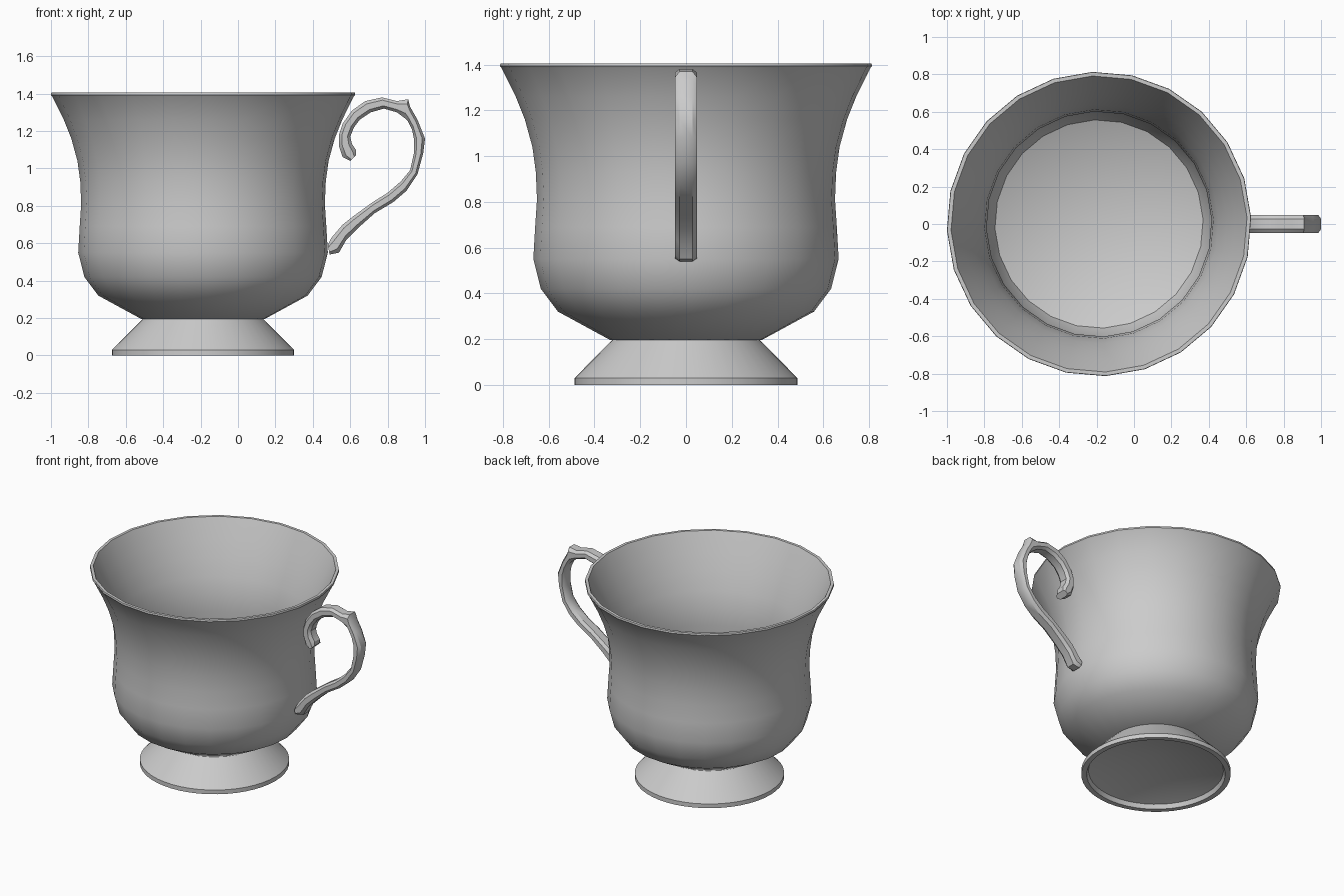
import bpy
import bmesh
import math

default_cube = bpy.data.objects.get("Cube")
if default_cube:
    bpy.data.objects.remove(default_cube, do_unlink=True)

AXIS_X = -0.187

# One plain porcelain colour
porcelain = bpy.data.materials.new("grey_porcelain")
porcelain.use_nodes = True
colour = (0.6, 0.6, 0.6, 1)
porcelain.diffuse_color = colour
shader = porcelain.node_tree.nodes["Principled BSDF"]
shader.inputs["Base Color"].default_value = colour
shader.inputs["Roughness"].default_value = 0.5


def finish(bm, name, location=(0, 0, 0)):
    """Turn a bmesh into a named, smooth-by-angle object."""
    bmesh.ops.remove_doubles(bm, verts=bm.verts, dist=0.0001)
    bmesh.ops.recalc_face_normals(bm, faces=bm.faces)
    mesh = bpy.data.meshes.new(name)
    bm.to_mesh(mesh)
    bm.free()
    mesh.materials.append(porcelain)
    obj = bpy.data.objects.new(name, mesh)
    obj.location = location
    bpy.context.collection.objects.link(obj)
    bpy.ops.object.select_all(action="DESELECT")
    obj.select_set(True)
    bpy.context.view_layer.objects.active = obj
    bpy.ops.object.shade_smooth_by_angle(angle=math.radians(32))
    return obj


def lathe(name, profile, sides, phase=0.0):
    """Spin a radius/height profile around the cup's axis."""
    bm = bmesh.new()
    rings = []
    for radius, height in profile:
        ring = []
        for i in range(sides):
            angle = phase + math.tau * i / sides
            ring.append(bm.verts.new((radius * math.cos(angle),
                                      radius * math.sin(angle), height)))
            if radius == 0:
                ring *= sides
                break
        rings.append(ring)
    for lower, upper in zip(rings, rings[1:]):
        for i in range(sides):
            j = (i + 1) % sides
            corners = (lower[i], lower[j], upper[j], upper[i])
            bm.faces.new(list(dict.fromkeys(corners)))
    return finish(bm, name, (AXIS_X, 0, 0))


# Flared bowl: outer wall, thin lip, inner wall and dished floor
outer_wall = [(0, 0.195), (0.33, 0.195), (0.56, 0.32), (0.635, 0.42),
              (0.668, 0.55), (0.66, 0.69), (0.652, 0.81), (0.657, 0.93),
              (0.672, 1.04), (0.705, 1.16), (0.745, 1.26), (0.807, 1.385)]
lip = [(0.814, 1.393), (0.812, 1.405), (0.792, 1.405)]
inner_wall = [(0.73, 1.27), (0.685, 1.16), (0.64, 1.04), (0.612, 0.93),
              (0.602, 0.81), (0.61, 0.69), (0.615, 0.55), (0.595, 0.44),
              (0.557, 0.36), (0.32, 0.26), (0, 0.25)]
lathe("cup_bowl", outer_wall + lip + inner_wall, 24, math.radians(2.5))

# Conical foot with a hollow underside
foot_profile = [(0, 0.145), (0.44, 0.03), (0.452, 0), (0.487, 0),
                (0.487, 0.03), (0.32, 0.198), (0, 0.198)]
lathe("foot", foot_profile, 48)

# Scrolled handle: outer and inner edges, from the curl down to the bowl
outer_edge = [(0.60, 1.04), (0.56, 1.06), (0.54, 1.12), (0.54, 1.18),
              (0.56, 1.24), (0.61, 1.31), (0.68, 1.36), (0.77, 1.38),
              (0.85, 1.36), (0.91, 1.37), (0.92, 1.33), (0.96, 1.26),
              (1.0, 1.16), (0.99, 1.08), (0.96, 0.97), (0.90, 0.88),
              (0.83, 0.82), (0.73, 0.76), (0.64, 0.68), (0.58, 0.62),
              (0.54, 0.55), (0.49, 0.54)]
inner_edge = [(0.63, 1.07), (0.63, 1.1), (0.61, 1.13), (0.6, 1.17),
              (0.62, 1.22), (0.65, 1.26), (0.71, 1.3), (0.78, 1.32),
              (0.85, 1.3), (0.89, 1.27), (0.91, 1.25), (0.93, 1.21),
              (0.94, 1.16), (0.94, 1.08), (0.92, 0.99), (0.87, 0.93),
              (0.80, 0.87), (0.72, 0.82), (0.61, 0.74), (0.56, 0.70),
              (0.5, 0.63), (0.48, 0.59)]

# Chamfered cross-section: fraction from outer to inner edge, half width
half = [(0, 0.028), (0.25, 0.048), (0.75, 0.048), (1, 0.028)]
section = half + [(t, -w) for t, w in reversed(half)]

bm = bmesh.new()
rings = []
for (ox, oz), (ix, iz) in zip(outer_edge, inner_edge):
    rings.append([bm.verts.new((ox + (ix - ox) * t, w, oz + (iz - oz) * t))
                  for t, w in section])
for first, second in zip(rings, rings[1:]):
    for i in range(len(section)):
        j = (i + 1) % len(section)
        bm.faces.new((first[i], first[j], second[j], second[i]))
for end in (rings[0], rings[-1]):
    bm.faces.new(end)
finish(bm, "handle")
